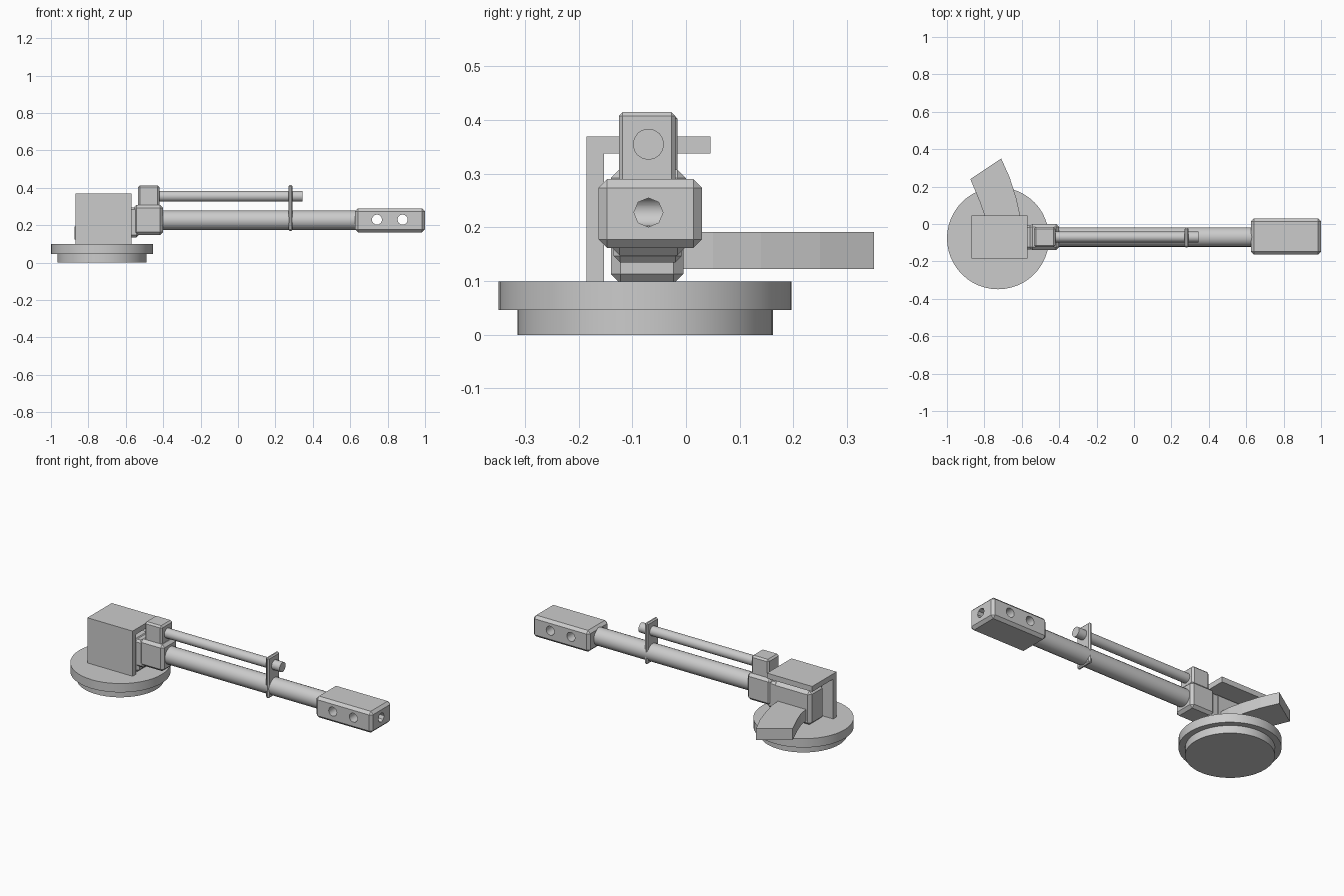
import bpy, math

if "Cube" in bpy.data.objects:
    bpy.data.objects.remove(bpy.data.objects["Cube"])

AXIS_Y = -0.07          # centre line of the arm


def activate(ob):
    bpy.ops.object.select_all(action='DESELECT')
    ob.select_set(True)
    bpy.context.view_layer.objects.active = ob


def smooth(ob):
    activate(ob)
    bpy.ops.object.shade_smooth_by_angle(angle=math.radians(35))


def prism(name, pts, z0, z1):
    n = len(pts)
    verts = [(x, y, z) for z in (z0, z1) for x, y in pts]
    faces = [tuple(reversed(range(n))), tuple(range(n, 2 * n))]
    faces += [(i, (i + 1) % n, (i + 1) % n + n, i + n) for i in range(n)]
    me = bpy.data.meshes.new(name)
    me.from_pydata(verts, [], faces)
    ob = bpy.data.objects.new(name, me)
    bpy.context.collection.objects.link(ob)
    return ob


def box(name, x, y, z, bevel=0):
    ob = prism(name, [(x[0], y[0]), (x[1], y[0]), (x[1], y[1]), (x[0], y[1])], *z)
    if bevel:
        activate(ob)
        m = ob.modifiers.new("chamfer", 'BEVEL')
        m.width = bevel
        m.segments = 1
        bpy.ops.object.modifier_apply(modifier=m.name)
    return ob


def rod(name, radius, start, end, sides):
    length = sum((b - a) ** 2 for a, b in zip(start, end)) ** 0.5
    mid = [(a + b) / 2 for a, b in zip(start, end)]
    rot = (0, 0, 0)
    if start[0] != end[0]:
        rot = (0, math.pi / 2, 0)
    elif start[1] != end[1]:
        rot = (math.pi / 2, 0, 0)
    bpy.ops.mesh.primitive_cylinder_add(vertices=sides, radius=radius, depth=length,
                                        location=mid, rotation=rot)
    ob = bpy.context.object
    ob.name = name
    smooth(ob)
    return ob


# Stepped round base
rod("base_foot", 0.238, (-0.727, -0.076, 0), (-0.727, -0.076, 0.046), 48)
rod("base_disc", 0.273, (-0.727, -0.076, 0.046), (-0.727, -0.076, 0.099), 48)

# Folded cover: front wall plus top plate
cover = prism("cover", [(-0.185, 0.099), (-0.153, 0.099), (-0.153, 0.338),
                        (0.046, 0.338), (0.046, 0.37), (-0.185, 0.37)], -0.87, -0.57)
for v in cover.data.vertices:
    y, z, x = v.co
    v.co = (x, y, z)

# Pivot body, neck and chamfered socket
box("pivot_body", (-0.82, -0.57), (-0.14, -0.005), (0.095, 0.30), 0.018)
box("neck", (-0.65, -0.53), (-0.135, -0.008), (0.135, 0.295), 0.012)
box("arm_socket", (-0.56, -0.40), (-0.14, 0.0), (0.148, 0.308), 0.016)
box("upper_socket", (-0.535, -0.42), (-0.124, -0.016), (0.295, 0.413), 0.01)

# Curved lever sweeping out at the back
outer = [(-0.605, -0.03), (-0.61, 0.05), (-0.63, 0.14), (-0.665, 0.25), (-0.71, 0.35)]
inner = [(-0.875, 0.24), (-0.825, 0.12), (-0.80, 0.05), (-0.79, -0.03)]
prism("curved_lever", outer + inner, 0.123, 0.192)

# Main tube, upper rod and the clip joining them
rod("main_tube", 0.052, (-0.42, AXIS_Y, 0.227), (0.65, AXIS_Y, 0.227), 20)
rod("upper_rod", 0.029, (-0.45, AXIS_Y, 0.355), (0.345, AXIS_Y, 0.355), 16)
box("clip_plate", (0.27, 0.292), (-0.125, -0.02), (0.17, 0.415), 0.007)

# End block with two cross holes and one end hole
tip = box("end_block", (0.625, 1.0), (-0.163, 0.03), (0.162, 0.29), 0.016)
cutters = [rod("hole_cutter", 0.027, (x, -0.3, 0.23), (x, 0.2, 0.23), 16) for x in (0.743, 0.88)]
cutters.append(rod("hole_cutter", 0.027, (0.88, AXIS_Y, 0.228), (1.1, AXIS_Y, 0.228), 8))
for c in cutters:
    activate(tip)
    m = tip.modifiers.new("hole", 'BOOLEAN')
    m.operation = 'DIFFERENCE'
    m.solver = 'EXACT'
    m.object = c
    bpy.ops.object.modifier_apply(modifier=m.name)
    bpy.data.objects.remove(c, do_unlink=True)
smooth(tip)
